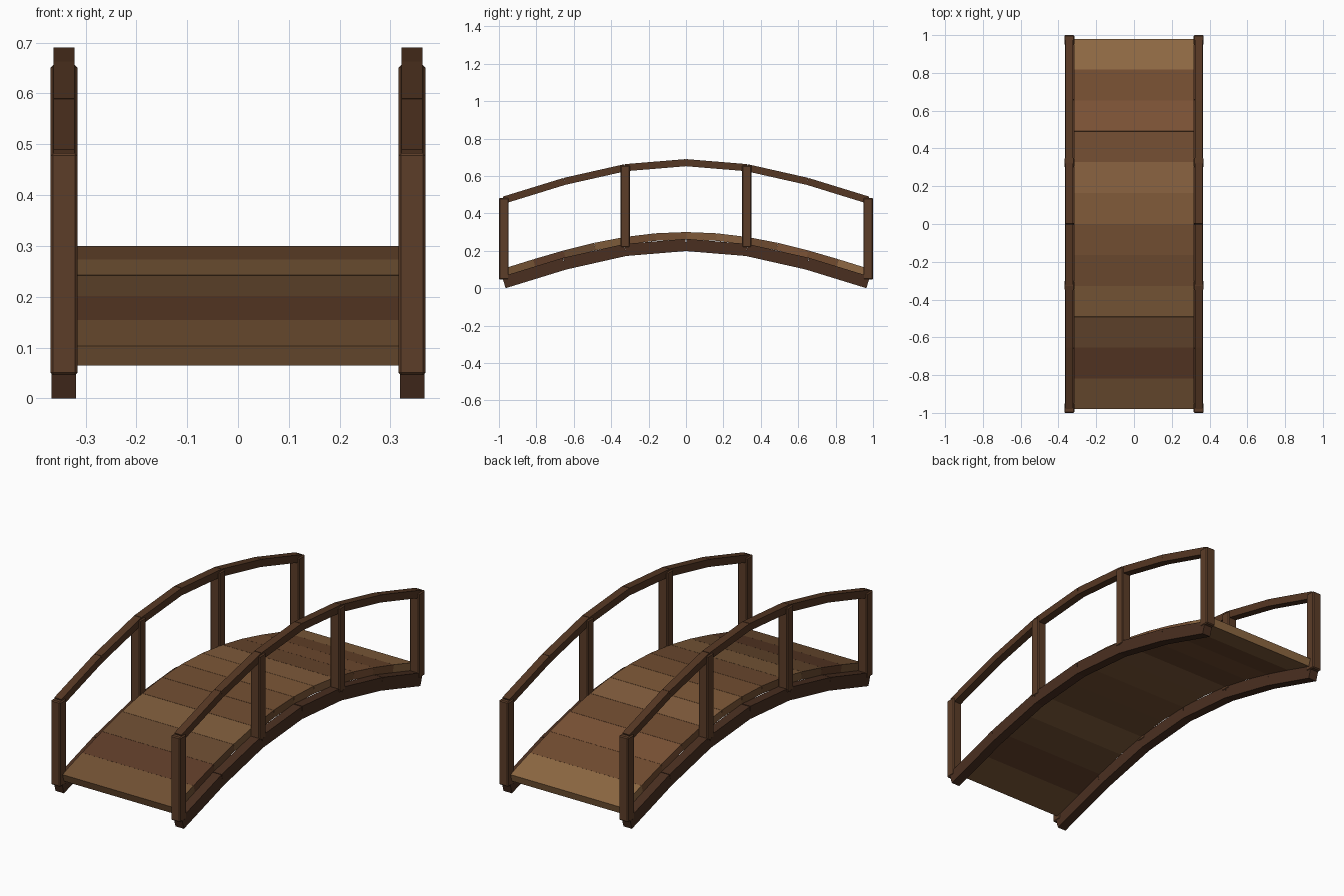
import bpy
from math import sin, pi, atan2, hypot
from mathutils import Matrix

if "Cube" in bpy.data.objects:
    bpy.data.objects.remove(bpy.data.objects["Cube"])

HALF = 0.974      # half span to the end posts
SIDE_X = 0.3425   # centre line of each side frame


def material(name, hex_rgb):
    srgb = [int(hex_rgb[i:i + 2], 16) / 255 for i in (0, 2, 4)]
    m = bpy.data.materials.new(name)
    m.diffuse_color = [((c + 0.055) / 1.055) ** 2.4 for c in srgb] + [1]
    m.use_nodes = True
    m.node_tree.nodes["Principled BSDF"].inputs["Base Color"].default_value = m.diffuse_color
    return m


def box(name, loc, size, mat, tilt=0.0, bevel=0.0):
    bpy.ops.mesh.primitive_cube_add(size=1)
    ob = bpy.context.object
    ob.name = name
    ob.data.transform(Matrix.Diagonal((*size, 1)))
    ob.location = loc
    ob.rotation_euler.x = tilt
    ob.data.materials.append(mat)
    if bevel:
        b = ob.modifiers.new("bevel", 'BEVEL')
        b.width = bevel
        b.segments = 1
    return ob


def arch(y, rise=0.2):
    return rise * sin(pi / 2 * (1 - abs(y) / HALF))


def arched_boxes(name, x, width, depth, base, count, mats, rise=0.2):
    # straight boxes following the arch, one per chord
    ys = [-HALF + 2 * HALF * i / count for i in range(count + 1)]
    for i, (a, b) in enumerate(zip(ys, ys[1:])):
        za, zb = base + arch(a, rise), base + arch(b, rise)
        box(f"{name}_{i + 1}", (x, (a + b) / 2, (za + zb) / 2),
            (width, hypot(b - a, zb - za), depth),
            mats[i % len(mats)], atan2(zb - za, b - a))


# Deck planks, front to back
shades = ["735234", "5e3c28", "694a30", "7d5b3a", "6e4b30", "734f32",
          "7f5938", "855f3e", "6f4b30", "7c5336", "724c30", "8f6943"]
planks = [material(f"plank_wood_{i + 1}", s) for i, s in enumerate(shades)]
arched_boxes("deck_plank", 0, 0.637, 0.04, 0.084, 12, planks, 0.196)

beam_wood = material("beam_wood", "4a2f20")
rail_wood = material("rail_wood", "553723")
post_wood = material("post_wood", "5c3d28")

for side, s in (("left", -1), ("right", 1)):
    x = s * SIDE_X
    # Side beam and handrail
    arched_boxes(f"{side}_beam", x, 0.048, 0.065, 0.031, 6, [beam_wood])
    arched_boxes(f"{side}_handrail", x, 0.041, 0.038, 0.471, 6, [rail_wood])
    # Posts
    for i in range(4):
        y = HALF * (-1 + 2 * i / 3)
        box(f"{side}_post_{i + 1}", (x, y, 0.264 + arch(y)),
            (0.053, 0.052, 0.437), post_wood, bevel=0.005)
